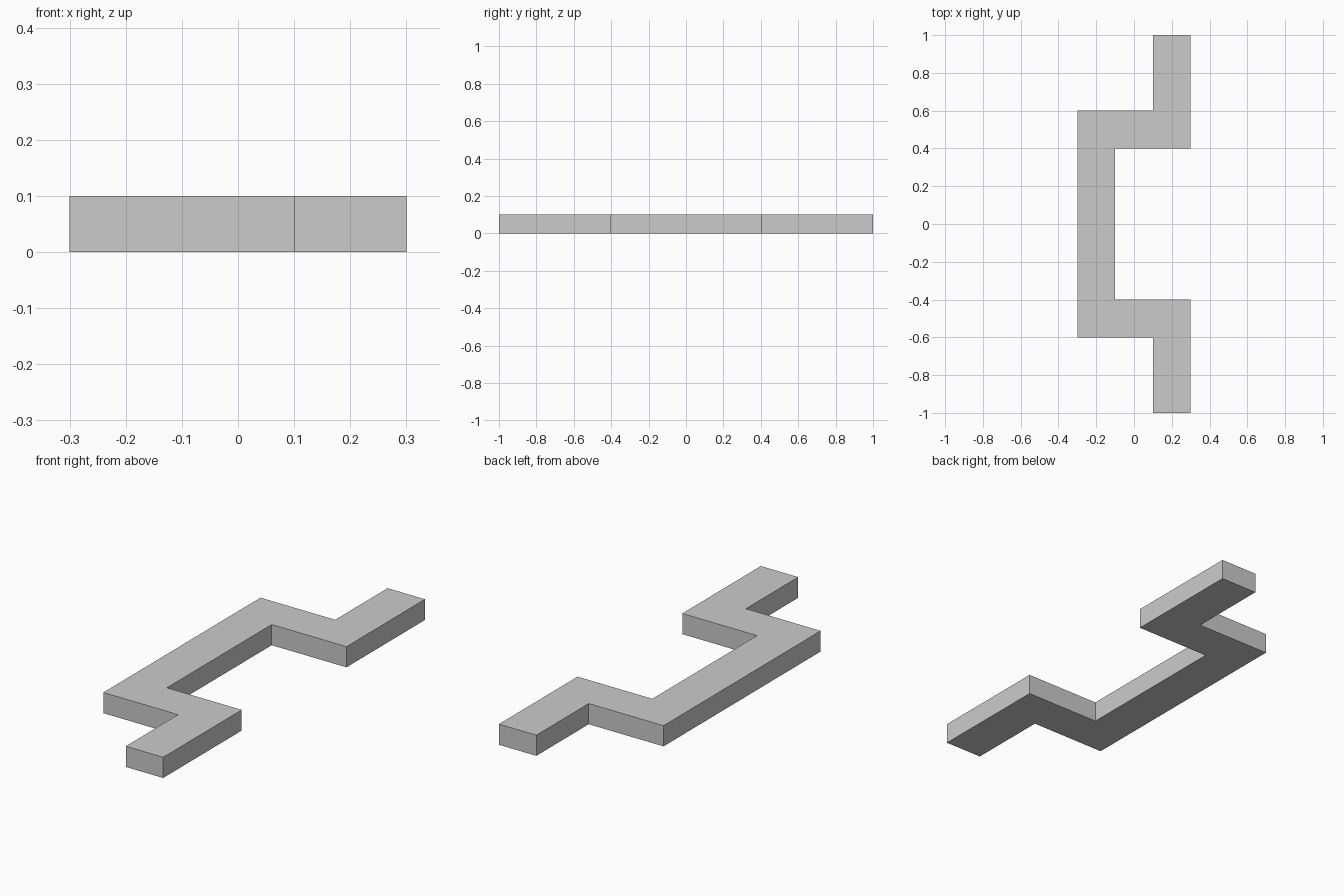
import bpy
import bmesh

cube = bpy.data.objects.get("Cube")
if cube:
    bpy.data.objects.remove(cube, do_unlink=True)

HEIGHT = 0.1

# Plain grey material
grey = bpy.data.materials.new("plain grey")
grey.use_nodes = True
colour = (0.6, 0.6, 0.6, 1)
grey.diffuse_color = colour
grey.node_tree.nodes["Principled BSDF"].inputs["Base Color"].default_value = colour

# Front half of the stepped outline, mirrored in y for the back half
inner = [(-0.1, -0.4), (0.3, -0.4), (0.3, -1)]
outer = [(0.1, -1), (0.1, -0.6), (-0.3, -0.6)]
front = inner + outer
outline = front + [(x, -y) for x, y in reversed(front)]

# Stepped bar: outline face extruded upward
bm = bmesh.new()
base = bm.faces.new([bm.verts.new((x, y, 0)) for x, y in outline])
top = bmesh.ops.extrude_face_region(bm, geom=[base], use_keep_orig=True)["geom"]
top_verts = [v for v in top if isinstance(v, bmesh.types.BMVert)]
bmesh.ops.translate(bm, verts=top_verts, vec=(0, 0, HEIGHT))
bmesh.ops.recalc_face_normals(bm, faces=bm.faces)

mesh = bpy.data.meshes.new("stepped_bar")
bm.to_mesh(mesh)
bm.free()
mesh.materials.append(grey)
bpy.context.collection.objects.link(bpy.data.objects.new("stepped_bar", mesh))
